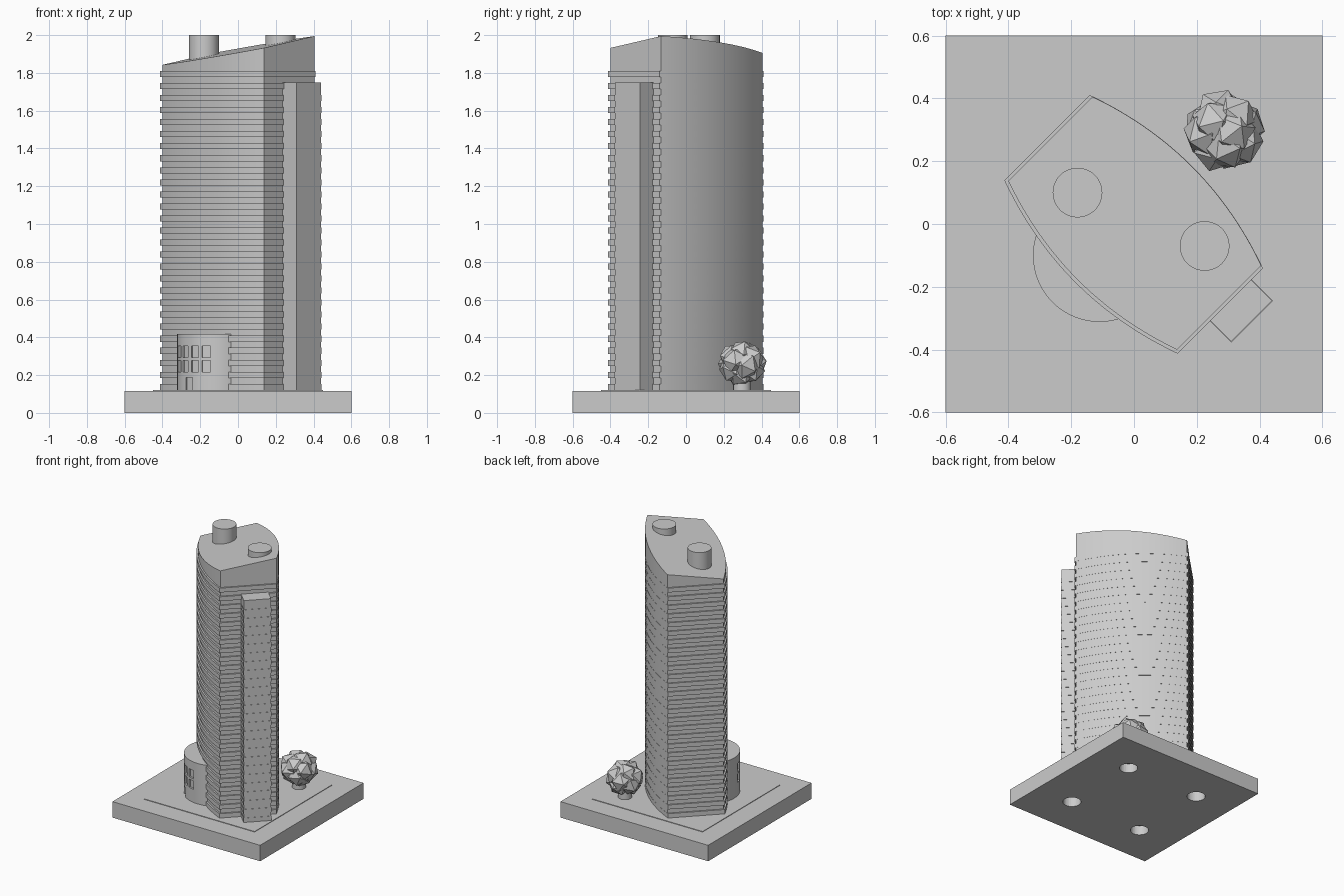
import bpy, bmesh, math, random
from mathutils import Vector, Matrix

if "Cube" in bpy.data.objects:
    bpy.data.objects.remove(bpy.data.objects["Cube"], do_unlink=True)

grey = bpy.data.materials.new("light_grey")
grey.use_nodes = True
GREY = (0.6, 0.6, 0.6, 1)
grey.diffuse_color = GREY
grey.node_tree.nodes["Principled BSDF"].inputs["Base Color"].default_value = GREY

GROUND = 0.117
R2 = math.sqrt(2)


def finish(name, bm, smooth=True):
    bmesh.ops.recalc_face_normals(bm, faces=bm.faces)
    mesh = bpy.data.meshes.new(name)
    bm.to_mesh(mesh)
    bm.free()
    ob = bpy.data.objects.new(name, mesh)
    bpy.context.collection.objects.link(ob)
    mesh.materials.append(grey)
    if smooth:
        bpy.ops.object.select_all(action='DESELECT')
        ob.select_set(True)
        bpy.context.view_layer.objects.active = ob
        bpy.ops.object.shade_smooth_by_angle(angle=math.radians(30))
    return ob


def prism(bm, outline, z0, top):
    """Extrude an outline up to a height, or to a height function of x and y."""
    height = top if callable(top) else (lambda x, y: top)
    low = [bm.verts.new((x, y, z0)) for x, y in outline]
    high = [bm.verts.new((x, y, height(x, y))) for x, y in outline]
    bm.faces.new(low[::-1])
    bm.faces.new(high)
    n = len(low)
    for i in range(n):
        j = (i + 1) % n
        bm.faces.new((low[i], low[j], high[j], high[i]))


def circle(cx, cy, r, n=48):
    return [(cx + r * math.cos(math.tau * i / n), cy + r * math.sin(math.tau * i / n))
            for i in range(n)]


def diagonal(u, v):
    """Tower axes (long u, short v) to world x, y."""
    return ((u + v) / R2, (v - u) / R2)


def tower_outline(hu, front, back, steps=24):
    us = [-hu + 2 * hu * i / steps for i in range(steps + 1)]
    bulge = lambda u: 0.07 * (1 - (u / 0.39) ** 2)
    return ([diagonal(u, -front - bulge(u)) for u in us] +
            [diagonal(u, back + bulge(u)) for u in reversed(us)])


def rect(u0, u1, v0, v1):
    return [diagonal(u, v) for u, v in ((u0, v0), (u1, v0), (u1, v1), (u0, v1))]


def cut(ob, cutter):
    cutter.hide_render = True
    cutter.hide_viewport = True
    mod = ob.modifiers.new("cut", 'BOOLEAN')
    mod.operation = 'DIFFERENCE'
    mod.solver = 'EXACT'
    mod.object = cutter
    bpy.context.view_layer.objects.active = ob
    bpy.context.view_layer.update()
    bpy.ops.object.modifier_apply(modifier=mod.name)
    bpy.data.objects.remove(cutter, do_unlink=True)


# Base slab with four round sockets underneath
bm = bmesh.new()
prism(bm, [(-.6, -.6), (.6, -.6), (.6, .6), (-.6, .6)], 0, GROUND)
base = finish("base", bm, False)
bm = bmesh.new()
for sx in (-1, 1):
    for sy in (-1, 1):
        prism(bm, circle(.3 * sx, .3 * sy, .062, 32), -.05, .07)
cut(base, finish("socket_cutter", bm, False))

# Thin paved area
bm = bmesh.new()
prism(bm, [(-.45, -.45), (.45, -.45), (.45, .45), (-.45, .45)], GROUND - .01, GROUND + .004)
finish("pavement", bm, False)

# Tower body with slanted roof
bm = bmesh.new()
prism(bm, tower_outline(.38, .183, .19), GROUND - .01,
      lambda x, y: 1.918 + .2 * x + .033 * y)
finish("tower_body", bm)

# Projecting floor bands on the tower and the stair shaft
tower_bands, shaft_bands = bmesh.new(), bmesh.new()
PERIOD, BAND = .0637, .032
for i in range(27):
    top = 1.81 - i * PERIOD
    prism(tower_bands, tower_outline(.39, .194, .191), top - BAND, top)
    if top < 1.745:
        prism(shaft_bands, rect(.35, .486, -.048, .140), top - BAND, top)
finish("tower_floor_bands", tower_bands)
finish("shaft_floor_bands", shaft_bands, False)

# Stair shaft on the end wall
bm = bmesh.new()
prism(bm, rect(.33, .484, -.046, .138), GROUND - .01, 1.75)
finish("stair_shaft", bm, False)

# Round roof units
for name, x, y in (("roof_unit_high", -.18, .10), ("roof_unit_low", .225, -.07)):
    bm = bmesh.new()
    prism(bm, circle(x, y, .079), 1.8, 2.0)
    finish(name, bm)

# Round side hall with recessed windows and a door
CX, CY, RAD = -.11, -.10, .212
bm = bmesh.new()
prism(bm, circle(CX, CY, RAD, 64), GROUND - .01, .418)
hall = finish("round_hall", bm, False)
bm = bmesh.new()


def opening(angle, width, z0, z1):
    c, s = math.cos(math.radians(angle)), math.sin(math.radians(angle))
    corners = [(RAD - .012, -width / 2), (RAD + .03, -width / 2),
               (RAD + .03, width / 2), (RAD - .012, width / 2)]
    prism(bm, [(CX + a * c - b * s, CY + a * s + b * c) for a, b in corners], z0, z1)


for angle in (199, 217, 236, 254):
    opening(angle, .046, .217, .277)
    opening(angle, .046, .294, .354)
opening(225, .05, GROUND + .004, .187)
bmesh.ops.recalc_face_normals(bm, faces=bm.faces)
cut(hall, finish("opening_cutter", bm, False))
bpy.ops.object.select_all(action='DESELECT')
hall.select_set(True)
bpy.ops.object.shade_smooth_by_angle(angle=math.radians(20))

# Tree: trunk and a crown of clustered faceted clumps
TREE = Vector((.287, .297, .262))
bm = bmesh.new()
prism(bm, circle(TREE.x, TREE.y, .048, 16), GROUND - .01, TREE.z)
finish("tree_trunk", bm)
random.seed(4)
bm = bmesh.new()
CLUMPS = 14
for i in range(CLUMPS):
    h = 1 - 2 * (i + .5) / CLUMPS
    a = i * 2.4
    r = math.sqrt(1 - h * h)
    offset = Vector((r * math.cos(a), r * math.sin(a), h * .85)) * .06
    turn = Matrix.Rotation(random.uniform(0, 6), 4, Vector((random.random(), random.random(), 1)))
    bmesh.ops.create_icosphere(bm, subdivisions=1, radius=.078,
                               matrix=Matrix.Translation(TREE + offset) @ turn)
finish("tree_crown", bm, False)
